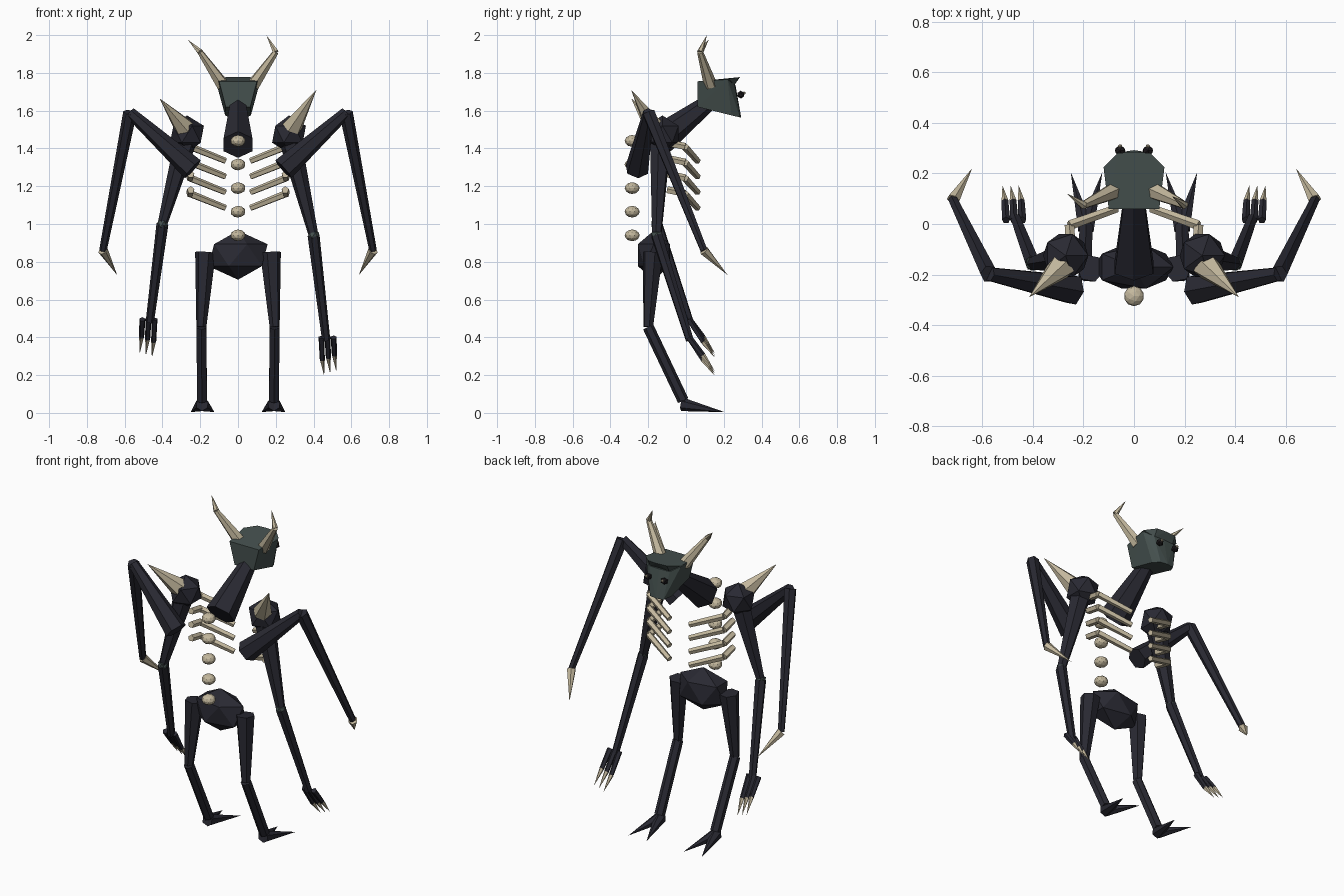
import bpy, bmesh, math
from mathutils import Vector, Matrix

cube = bpy.data.objects.get("Cube")
if cube:
    bpy.data.objects.remove(cube)


def material(name, rgb):
    m = bpy.data.materials.new(name)
    m.use_nodes = True
    m.diffuse_color = (*rgb, 1)
    bsdf = m.node_tree.nodes["Principled BSDF"]
    bsdf.inputs["Base Color"].default_value = (*rgb, 1)
    bsdf.inputs["Roughness"].default_value = 0.9
    return m


HIDE = material("dark hide", (0.022, 0.022, 0.032))
SKULL = material("grey green skull", (0.06, 0.082, 0.078))
BONE = material("pale bone", (0.55, 0.48, 0.34))
BLACK = material("eye black", (0.012, 0.01, 0.012))


def finish(name, bm, mat):
    bmesh.ops.recalc_face_normals(bm, faces=bm.faces)
    mesh = bpy.data.meshes.new(name)
    bm.to_mesh(mesh)
    bm.free()
    mesh.materials.append(mat)
    obj = bpy.data.objects.new(name, mesh)
    bpy.context.collection.objects.link(obj)
    return obj


def limb(name, a, b, r1, r2, mat, sides=6):
    """Tapered flat-faced segment from point a to point b."""
    a, b = Vector(a), Vector(b)
    d = b - a
    turn = d.to_track_quat('Z', 'Y').to_matrix().to_4x4()
    bm = bmesh.new()
    bmesh.ops.create_cone(bm, cap_ends=True, segments=sides, radius1=r1, radius2=r2,
                          depth=d.length, matrix=Matrix.Translation((a + b) / 2) @ turn)
    return finish(name, bm, mat)


def ball(name, centre, radii, mat, detail=1):
    bm = bmesh.new()
    bmesh.ops.create_icosphere(bm, subdivisions=detail, radius=1,
                               matrix=Matrix.Translation(centre) @ Matrix.Diagonal((*radii, 1)))
    return finish(name, bm, mat)


def hull(name, half_points, mat):
    """Convex solid from points mirrored across x."""
    bm = bmesh.new()
    for x, y, z in half_points:
        for s in ((1, -1) if x else (1,)):
            bm.verts.new((s * x, y, z))
    bmesh.ops.convex_hull(bm, input=bm.verts)
    return finish(name, bm, mat)


# Head, brow and neck
hull("skull", [(0.10, 0.06, 1.755), (0.12, 0.22, 1.765), (0.07, 0.258, 1.735),
               (0, 0.262, 1.735), (0.065, 0.06, 1.62), (0.068, 0.24, 1.575),
               (0.045, 0.285, 1.565), (0, 0.292, 1.565)], SKULL)
hull("brow", [(0.10, 0.06, 1.755), (0.12, 0.225, 1.77), (0.065, 0.28, 1.777),
              (0, 0.285, 1.777), (0.065, 0.256, 1.735)], SKULL)
limb("neck", (0, -0.17, 1.42), (0, 0.11, 1.635), 0.088, 0.045, HIDE)

# Pelvis and spine
ball("pelvis", (0, -0.17, 0.835), (0.175, 0.1, 0.13), HIDE)
for i in range(5):
    ball(f"vertebra_{i + 1}", (0, -0.285, 0.94 + 0.125 * i), (0.04, 0.04, 0.031), BONE, 2)

for s, side in ((1, "left"), (-1, "right")):
    def p(x, y, z):
        return (s * x, y, z)

    # Horns, bent differently on each side
    bend = p(0.2, 0.075, 1.91)
    limb(f"{side}_horn", p(0.08, 0.13, 1.735), bend, 0.036, 0.016, BONE)
    tip = (0.15, 0.11, 2.0) if s > 0 else (-0.265, 0.12, 1.975)
    limb(f"{side}_horn_tip", bend, tip, 0.017, 0, BONE)

    # Eyes
    ball(f"{side}_eye", p(0.055, 0.29, 1.685), (0.023, 0.021, 0.021), BLACK)
    ball(f"{side}_pupil", p(0.055, 0.308, 1.693), (0.009, 0.008, 0.009), BONE)

    # Shoulder and its spike
    ball(f"{side}_shoulder", p(0.27, -0.125, 1.475), (0.1, 0.1, 0.1), HIDE)
    limb(f"{side}_shoulder_spike", p(0.285, -0.165, 1.51),
         p(0.415, -0.29, 1.71 if s > 0 else 1.665), 0.056, 0, BONE)

    # Arm, with the right one held higher
    lift = 0 if s > 0 else 0.06
    elbow = p(0.4, -0.155, 0.94 + lift)
    wrist_z = 0.385 + lift * 1.6
    limb(f"{side}_upper_arm", p(0.275, -0.135, 1.45), elbow, 0.06, 0.026, HIDE)
    ball(f"{side}_elbow", elbow, (0.033, 0.033, 0.033), SKULL)
    limb(f"{side}_forearm", elbow, p(0.467, 0.02, wrist_z), 0.032, 0.022, HIDE)
    for i in range(3):
        x = 0.442 + 0.032 * i
        drop = 0.012 * (2 - i)
        knuckle = p(x + 0.004, 0.09, wrist_z - 0.08 - drop)
        limb(f"{side}_finger_{i + 1}", p(x, 0.015, wrist_z + 0.015), knuckle, 0.017, 0.014, HIDE, 5)
        limb(f"{side}_claw_{i + 1}", knuckle, p(x + 0.014, 0.153, wrist_z - 0.165 - drop),
             0.014, 0, BONE, 5)

    # Long back limb ending in a talon
    joint, end = p(0.572, -0.198, 1.59), p(0.715, 0.095, 0.86)
    limb(f"{side}_back_limb_upper", p(0.24, -0.26, 1.29), joint, 0.064, 0.03, HIDE)
    limb(f"{side}_back_limb_lower", joint, end, 0.036, 0.02, HIDE)
    limb(f"{side}_back_talon", end, p(0.64, 0.22, 0.73), 0.027, 0, BONE)

    # Ribs
    for i in range(4):
        z = 1.16 + 0.083 * i
        corner = p(0.255, -0.005, z)
        limb(f"{side}_rib_front_{i + 1}", corner, p(0.068, 0.062, z - 0.075), 0.02, 0.017, BONE, 5)
        limb(f"{side}_rib_side_{i + 1}", p(0.25, -0.1, z + 0.02), corner, 0.02, 0.02, BONE, 5)

    # Leg and two-toed foot
    knee, ankle = p(0.194, -0.2, 0.455), p(0.19, -0.015, 0.065)
    limb(f"{side}_thigh", p(0.172, -0.175, 0.85), knee, 0.056, 0.027, HIDE)
    limb(f"{side}_shin", knee, ankle, 0.03, 0.03, HIDE)
    for i, x in enumerate((0.125, 0.25)):
        limb(f"{side}_toe_{i + 1}", p(0.19, -0.02, 0.045), p(x, 0.205, 0.004), 0.036, 0, HIDE)
